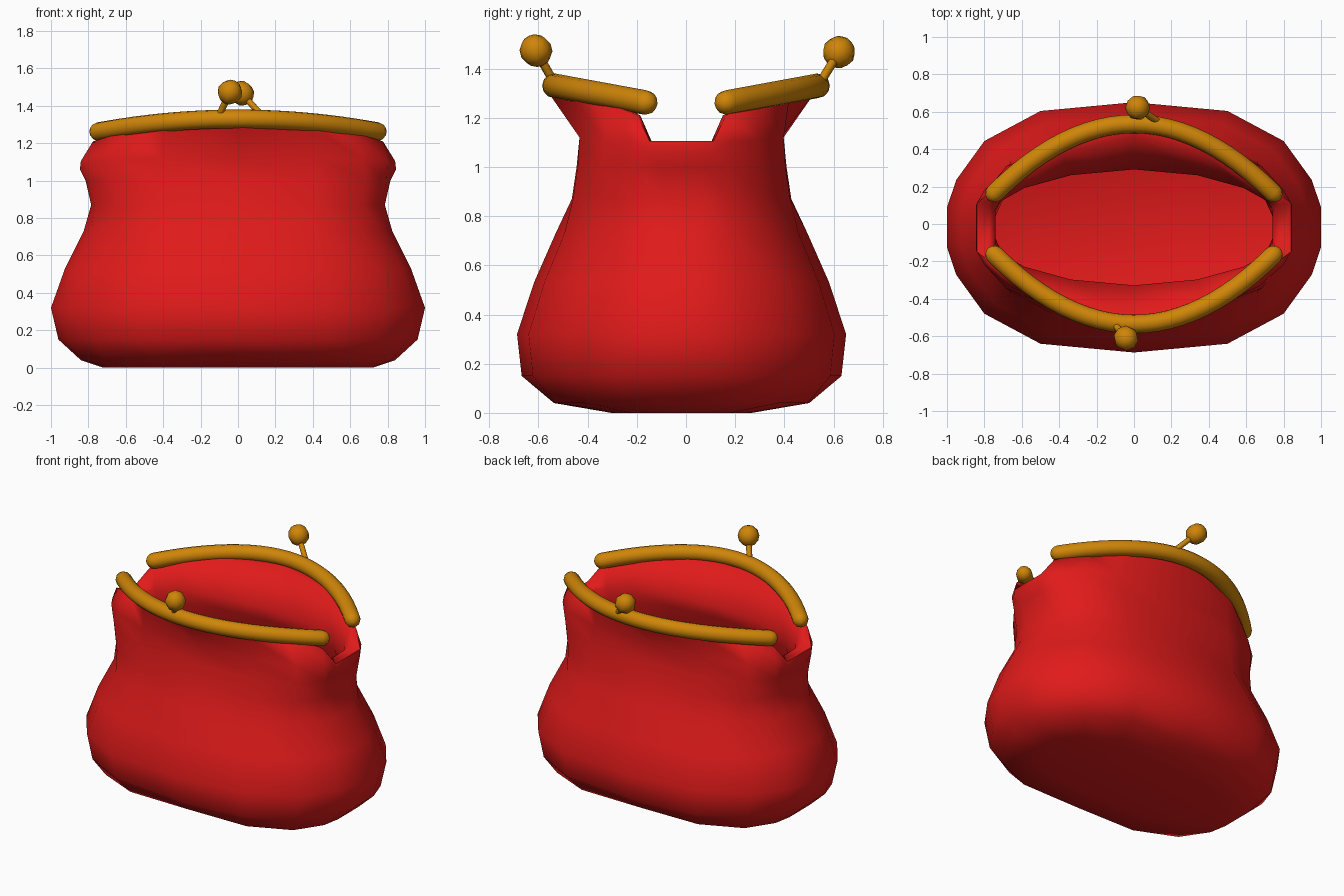
import bpy, bmesh, math
from mathutils import Vector

if "Cube" in bpy.data.objects:
    bpy.data.objects.remove(bpy.data.objects["Cube"])


def material(name, rgb):
    m = bpy.data.materials.new(name)
    m.diffuse_color = (*rgb, 1)
    m.use_nodes = True
    m.node_tree.nodes["Principled BSDF"].inputs["Base Color"].default_value = m.diffuse_color
    return m


RED = material("red leather", (0.75, 0.0105, 0.0105))
GOLD = material("gold metal", (0.62, 0.235, 0.0025))


def finish(ob, mat, angle):
    ob.data.materials.append(mat)
    bpy.ops.object.select_all(action='DESELECT')
    ob.select_set(True)
    bpy.context.view_layer.objects.active = ob
    bpy.ops.object.shade_smooth_by_angle(angle=math.radians(angle))


def full_ring(quarter, yc=-0.018):
    """Mirror the back-right quarter (centre to side) into a closed loop."""
    right = quarter + [(x, -y, z) for x, y, z in reversed(quarter)]
    loop = right + [(-x, y, z) for x, y, z in reversed(right[1:-1])]
    return [(x, y + yc, z) for x, y, z in loop]


# Leather bag: outer wall, rim and lining lofted from rings of three outlines
OVAL = [(0, 1), (0.5, 0.93), (0.8, 0.69), (0.95, 0.38), (1, 0.16)]
BOXY = [(0, 0.97), (0.52, 0.96), (0.84, 0.74), (0.975, 0.42), (1, 0.2)]
LENS = [(0, 1), (0.45, 0.90), (0.78, 0.68), (0.95, 0.45), (1, 0.27)]


def ring(shape, z, rx, ry):
    return full_ring([(a * rx, b * ry, z) for a, b in shape])


outer = [(OVAL, 0.0, 0.72, 0.285), (BOXY, 0.04, 0.84, 0.535),
         (OVAL, 0.15, 0.96, 0.65), (OVAL, 0.32, 1.0, 0.669),
         (OVAL, 0.53, 0.925, 0.60), (OVAL, 0.73, 0.825, 0.512),
         (BOXY, 0.87, 0.785, 0.46), (BOXY, 1.0, 0.815, 0.44)]
lining = [(LENS, 1.09, 0.75, 0.31), (LENS, 1.0, 0.74, 0.335),
          (OVAL, 0.87, 0.74, 0.375), (OVAL, 0.73, 0.765, 0.43),
          (OVAL, 0.53, 0.855, 0.52), (OVAL, 0.32, 0.92, 0.585),
          (OVAL, 0.18, 0.88, 0.56), (OVAL, 0.10, 0.74, 0.42)]
collar = [(0, 0.405, 1.12), (0.41, 0.415, 1.12), (0.67, 0.315, 1.11),
          (0.80, 0.20, 1.10), (0.845, 0.12, 1.06)]
rim = [(0, 0.54, 1.30), (0.40, 0.44, 1.29), (0.61, 0.30, 1.26),
       (0.775, 0.18, 1.21), (0.84, 0.13, 1.105)]
rim_in = [(0, 0.49, 1.30), (0.38, 0.395, 1.29), (0.58, 0.265, 1.26),
          (0.735, 0.168, 1.21), (0.775, 0.12, 1.10)]
rings = [ring(*r) for r in outer]
rings += [full_ring(q) for q in (collar, rim, rim_in)]
rings += [ring(*r) for r in lining]

bm = bmesh.new()
loops = [[bm.verts.new(p) for p in pts] for pts in rings]
n = len(loops[0])
for a, b in zip(loops, loops[1:]):
    for i in range(n):
        j = (i + 1) % n
        bm.faces.new((a[i], a[j], b[j], b[i]))
bm.faces.new(loops[0])
bm.faces.new(loops[-1])
bmesh.ops.recalc_face_normals(bm, faces=bm.faces)
me = bpy.data.meshes.new("purse_bag")
bm.to_mesh(me)
bm.free()
bag = bpy.data.objects.new("purse_bag", me)
bpy.context.collection.objects.link(bag)
finish(bag, RED, 80)


# Frame bars: bowed tubes with rounded ends
def frame_bar(name, side):
    half, r = 0.745, 0.05
    pts = []
    for i in range(25):
        t = -1 + i / 12
        k = 1 - t * t
        pts.append((Vector((t * half, side * (0.165 + 0.37 * k), 1.262 + 0.068 * k)), 1))
    for end, nxt in ((0, 1), (-1, -2)):
        p = pts[end][0]
        d = (p - pts[nxt][0]).normalized()
        cap = [(p + d * r * math.sin(a), max(math.cos(a), 0.05))
               for a in (0.5, 0.95, 1.3, 1.55)]
        pts = cap[::-1] + pts if end == 0 else pts + cap
    cu = bpy.data.curves.new(name, 'CURVE')
    cu.dimensions = '3D'
    cu.bevel_depth = r
    cu.bevel_resolution = 4
    cu.use_fill_caps = True
    sp = cu.splines.new('POLY')
    sp.points.add(len(pts) - 1)
    for q, (p, rad) in zip(sp.points, pts):
        q.co = (*p, 1)
        q.radius = rad
    ob = bpy.data.objects.new(name, cu)
    bpy.context.collection.objects.link(ob)
    bpy.ops.object.select_all(action='DESELECT')
    ob.select_set(True)
    bpy.context.view_layer.objects.active = ob
    bpy.ops.object.convert(target='MESH')
    finish(bpy.context.object, GOLD, 60)


# Clasp: low-poly smooth ball on a thin stalk
def clasp(name, foot, ball):
    foot, ball = Vector(foot), Vector(ball)
    d = ball - foot
    rot = d.to_track_quat('Z', 'Y').to_euler()
    bpy.ops.mesh.primitive_cylinder_add(vertices=8, radius=0.018, depth=d.length,
                                        location=(foot + ball) / 2, rotation=rot)
    bpy.context.object.name = name + "_stalk"
    finish(bpy.context.object, GOLD, 50)
    bpy.ops.mesh.primitive_uv_sphere_add(segments=8, ring_count=6, radius=0.067,
                                         location=ball, rotation=rot)
    bpy.context.object.name = name + "_ball"
    finish(bpy.context.object, GOLD, 60)


frame_bar("front_frame_bar", -1)
frame_bar("back_frame_bar", 1)
clasp("front_clasp", (-0.10, -0.54, 1.35), (-0.043, -0.61, 1.473))
clasp("back_clasp", (0.125, 0.55, 1.35), (0.02, 0.622, 1.467))
